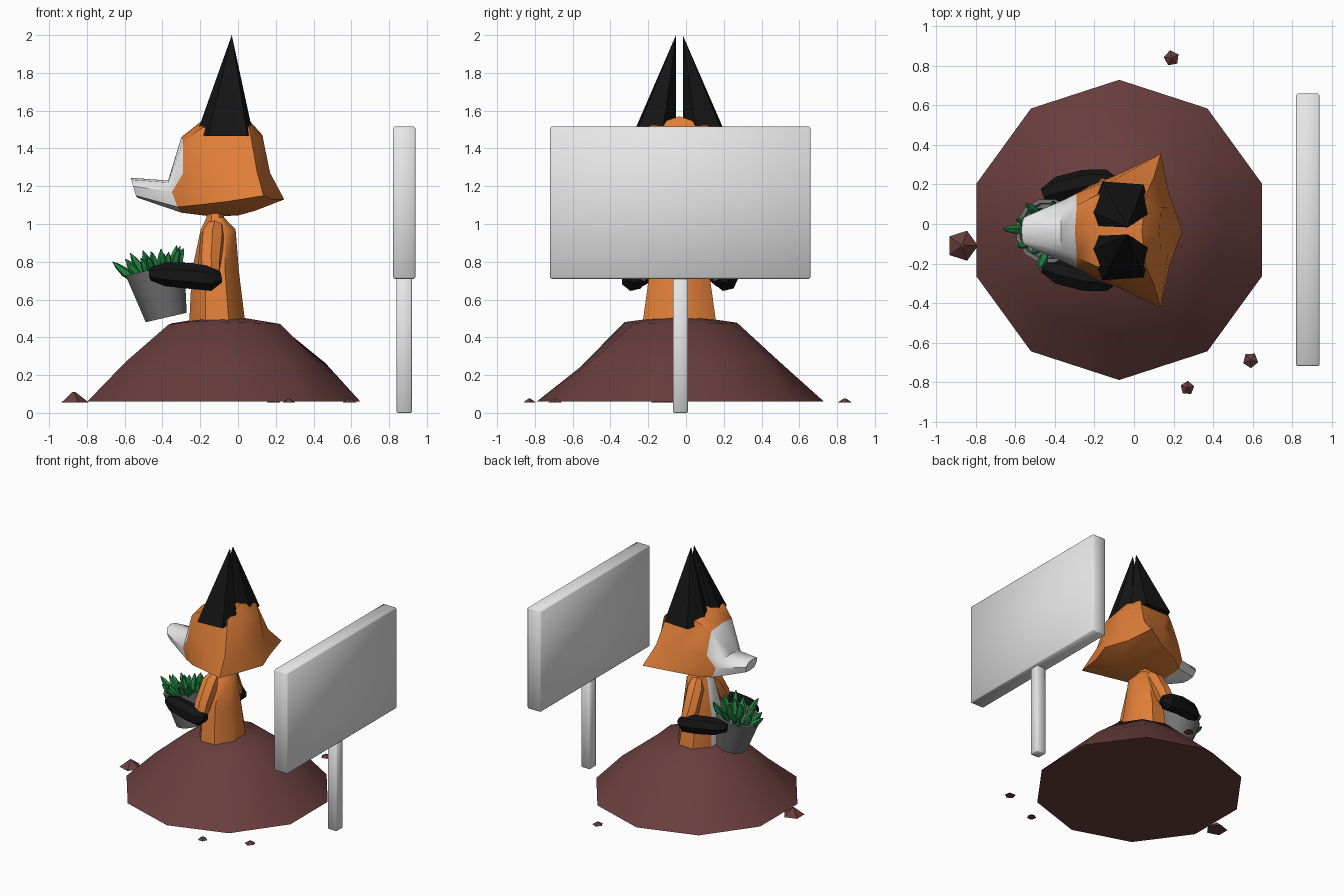
import bpy, bmesh, math, random
from mathutils import Vector, Matrix

random.seed(4)
if "Cube" in bpy.data.objects:
    bpy.data.objects.remove(bpy.data.objects["Cube"])

MID = -0.035  # y of the fox's plane of symmetry


def material(name, r, g, b):
    m = bpy.data.materials.new(name)
    m.use_nodes = True
    m.diffuse_color = (r, g, b, 1)
    bsdf = m.node_tree.nodes["Principled BSDF"]
    bsdf.inputs["Base Color"].default_value = (r, g, b, 1)
    bsdf.inputs["Roughness"].default_value = 0.8
    return m


ORANGE = material("fox orange", 0.75, 0.21, 0.04)
WHITE = material("white", 0.8, 0.8, 0.8)
BLACK = material("black", 0.007, 0.007, 0.007)
EARTH = material("earth brown", 0.14, 0.048, 0.047)
GREY = material("pot grey", 0.17, 0.17, 0.17)
GREEN = material("leaf green", 0.015, 0.22, 0.05)


def finish(name, bm, mats, rule=None, angle=40):
    bmesh.ops.recalc_face_normals(bm, faces=bm.faces)
    for f in bm.faces:
        f.normal_update()
        if rule:
            f.material_index = int(rule(f))
    me = bpy.data.meshes.new(name)
    bm.to_mesh(me)
    bm.free()
    ob = bpy.data.objects.new(name, me)
    bpy.context.scene.collection.objects.link(ob)
    for m in mats:
        me.materials.append(m)
    bpy.ops.object.select_all(action='DESELECT')
    ob.select_set(True)
    bpy.context.view_layer.objects.active = ob
    bpy.ops.object.shade_smooth_by_angle(angle=math.radians(angle))
    return ob


def loft(rings):
    """Skin closed rings of equal length and cap both ends."""
    bm = bmesh.new()
    rows = [[bm.verts.new(p) for p in ring] for ring in rings]
    n = len(rows[0])
    for a, b in zip(rows, rows[1:]):
        for i in range(n):
            j = (i + 1) % n
            bm.faces.new((a[i], a[j], b[j], b[i]))
    bm.faces.new(rows[0])
    bm.faces.new(rows[-1])
    return bm


def oval(cx, cy, z, rx, ry, sides, turn=0.5):
    angles = [2 * math.pi * (i + turn) / sides for i in range(sides)]
    return [(cx + rx * math.cos(a), cy + ry * math.sin(a), z) for a in angles]


def tube(path, sides=7):
    """Tapered limb through (x, y, z, radius) stations."""
    pts = [Vector(p[:3]) for p in path]
    rings = []
    for i, p in enumerate(pts):
        d = pts[min(i + 1, len(pts) - 1)] - pts[max(i - 1, 0)]
        q = d.to_track_quat('Z', 'Y')
        rings.append([p + q @ Vector(c) for c in oval(0, 0, 0, path[i][3], path[i][3], sides)])
    return loft(rings)


def box(name, x, y, z, mat, bevel):
    bm = bmesh.new()
    bmesh.ops.create_cube(bm, size=1)
    for v in bm.verts:
        v.co = [lo + (c + 0.5) * (hi - lo) for c, (lo, hi) in zip(v.co, (x, y, z))]
    bmesh.ops.bevel(bm, geom=bm.edges[:], offset=bevel, segments=1, affect='EDGES')
    return finish(name, bm, [mat], angle=60)


# Sign
box("sign_board", (0.82, 0.94), (-0.72, 0.66), (0.71, 1.515), WHITE, 0.008)
box("sign_post", (0.84, 0.92), (-0.07, 0.01), (0, 0.72), WHITE, 0.006)

# Earth mound: ten sided, with an uneven middle
mound_rings = []
for z, r, jitter in ((0.06, 0.76, 0), (0.26, 0.54, 0.03), (0.48, 0.3, 0.015)):
    ring = []
    for k in range(10):
        a = math.radians(90 + 36 * k)
        rr = r + random.uniform(-jitter, jitter)
        ring.append((-0.075 + rr * math.cos(a), -0.03 + rr * math.sin(a),
                     z + random.uniform(-jitter, jitter)))
    mound_rings.append(ring)
mound = loft(mound_rings)
mound.faces.ensure_lookup_table()
bmesh.ops.poke(mound, faces=[mound.faces[-1]])
mound.verts.ensure_lookup_table()
mound.verts[-1].co.z = 0.52
finish("earth_mound", mound, [EARTH], angle=70)

# Loose clods of earth
for i, (x, y, r, h) in enumerate(((-0.87, -0.11, 0.08, 0.055), (0.19, 0.84, 0.04, 0.022),
                                  (0.59, -0.69, 0.04, 0.022), (0.27, -0.83, 0.036, 0.022))):
    clod = loft([oval(x, y, 0.055, r, r, 5, i * 0.4),
                 oval(x, y, 0.055 + h, r * 0.12, r * 0.12, 5, i * 0.4)])
    finish(f"earth_clod_{i + 1}", clod, [EARTH], angle=20)

# Body with a white chest
body = loft([oval(-0.11, MID, 0.48, 0.16, 0.21, 8), oval(-0.12, MID, 0.75, 0.135, 0.17, 8),
             oval(-0.105, MID, 0.97, 0.1, 0.115, 8), oval(-0.12, MID, 1.035, 0.05, 0.06, 8),
             oval(-0.12, MID, 1.1, 0.05, 0.06, 8)])
finish("body", body, [ORANGE, WHITE], lambda f: f.normal.x < -0.85)

# Head: half sections (top centre, upper side, side, cheek, bottom centre) from snout to back
sections = [
    ((-.57, 0, 1.245), (-.565, .05, 1.235), (-.555, .07, 1.2), (-.54, .055, 1.15), (-.535, 0, 1.14)),
    ((-.37, 0, 1.23), (-.37, .10, 1.22), (-.35, .16, 1.17), (-.32, .16, 1.09), (-.3, 0, 1.06)),
    ((-.3, 0, 1.46), (-.29, .13, 1.44), (-.29, .19, 1.27), (-.22, .23, 1.1), (-.14, 0, 1.04)),
    ((-.2, 0, 1.54), (-.19, .18, 1.51), (-.08, .27, 1.28), (-.05, .3, 1.12), (0, 0, 1.045)),
    ((.04, 0, 1.57), (.06, .18, 1.51), (.1, .27, 1.28), (.135, .39, 1.15), (.09, 0, 1.07)),
    ((.13, 0, 1.47), (.135, .12, 1.44), (.17, .12, 1.27), (.18, .18, 1.13), (.245, 0, 1.13)),
]
rings = []
for half in sections:
    full = list(half) + [(x, -y, z) for x, y, z in reversed(half[1:-1])]
    rings.append([(x, y + MID, z) for x, y, z in full])
finish("head", loft(rings), [ORANGE, WHITE],
       lambda f: max(v.co.x for v in f.verts) < -0.28, angle=50)

# Ears and arms, mirrored
ear_base = [(-.19, .025, 1.5), (-.22, .1, 1.475), (-.16, .25, 1.465),
            (.05, .235, 1.465), (.08, .09, 1.475), (-.03, .018, 1.5)]
for side, s in (("left", 1), ("right", -1)):
    ear = bmesh.new()
    base = [ear.verts.new((x, MID + s * y, z)) for x, y, z in ear_base]
    tip = ear.verts.new((-0.033, MID + s * 0.018, 2.0))
    ear.faces.new(base)
    for a, b in zip(base, base[1:] + base[:1]):
        ear.faces.new((a, b, tip))
    finish(f"ear_{side}", ear, [BLACK], angle=30)

    upper = [(-.12, .07, .99, .045), (-.135, .11, .94, .065), (-.15, .19, .8, .062), (-.15, .23, .72, .055)]
    fore = [(-.09, .24, .72, .03), (-.14, .245, .71, .066), (-.25, .24, .725, .07),
            (-.38, .21, .735, .066), (-.46, .18, .735, .035)]
    for part, path, mat in (("upper_arm", upper, ORANGE), ("forearm", fore, BLACK)):
        limb = tube([(x, MID + s * y, z, r) for x, y, z, r in path])
        finish(f"{part}_{side}", limb, [mat])

# Tilted plant pot with a recessed top
tilt = Matrix.Translation((-0.38, MID, 0.505)) @ Matrix.Rotation(math.radians(-13), 4, 'Y')
pot = loft([oval(0, 0, 0, .115, .115, 12), oval(0, 0, .265, .165, .165, 12),
            oval(0, 0, .265, .145, .145, 12), oval(0, 0, .23, .14, .14, 12)])
pot.transform(tilt)
finish("plant_pot", pot, [GREY])

# Leaves: pointed spindles fanned out of the pot
for i in range(19):
    a = i * 2.4
    spread = math.sqrt(i / 19)
    lean = Vector((math.cos(a) * spread * 0.8, math.sin(a) * spread * 0.8, 1)).normalized()
    root = Vector((math.cos(a), math.sin(a), 0)) * spread * 0.11 + Vector((0, 0, 0.21))
    length = random.uniform(0.13, 0.18)
    stations = [(*(root + lean * length * t), r) for t, r in
                ((0, .012), (.5, .026), (.8, .016), (1, .002))]
    leaf = tube(stations, 5)
    leaf.transform(tilt)
    finish(f"leaf_{i + 1}", leaf, [GREEN])
